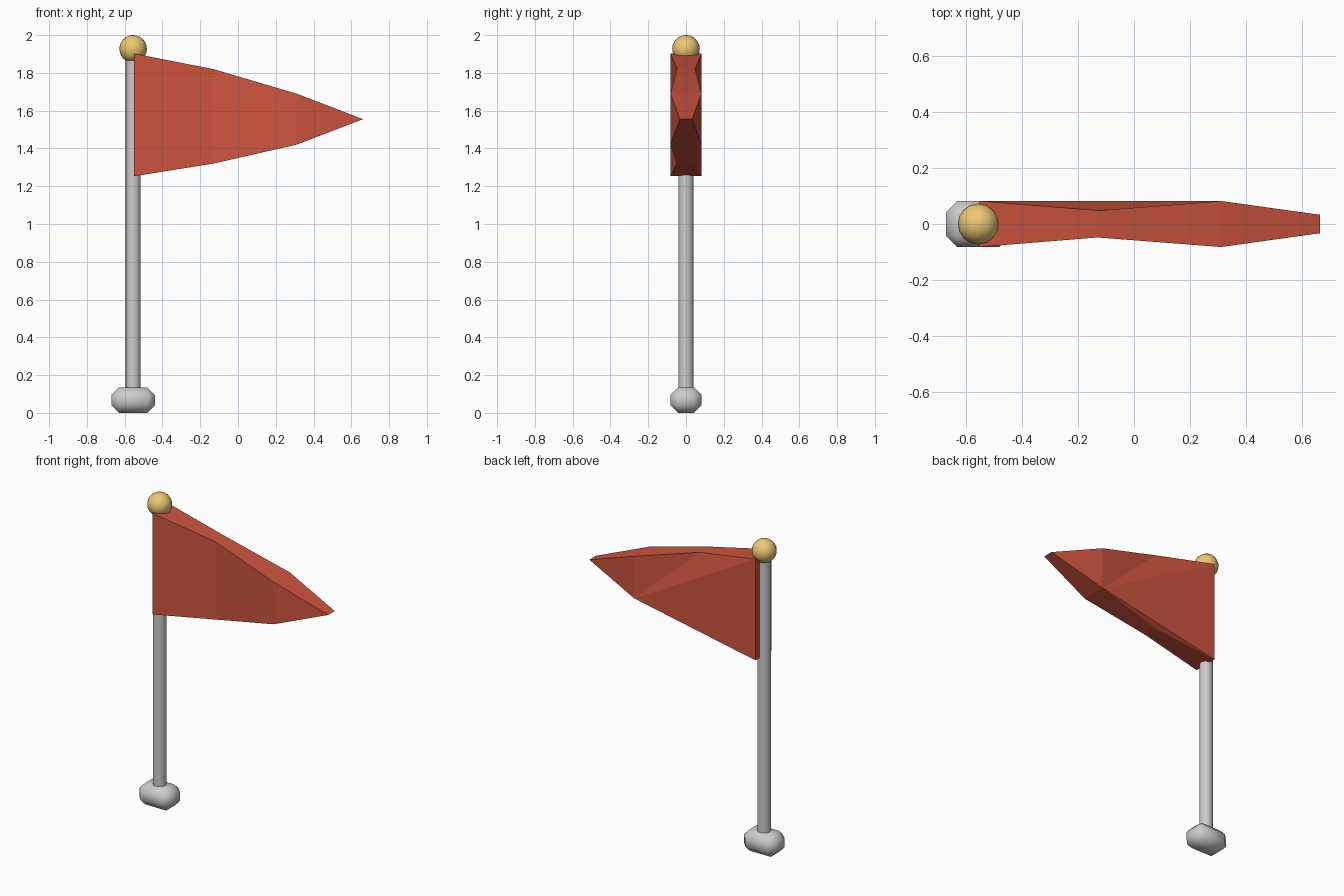
import bpy, bmesh, math

if "Cube" in bpy.data.objects:
    bpy.data.objects.remove(bpy.data.objects["Cube"])

PX = -0.555  # pole axis


def material(name, color):
    m = bpy.data.materials.new(name)
    m.diffuse_color = color
    m.use_nodes = True
    m.node_tree.nodes["Principled BSDF"].inputs["Base Color"].default_value = m.diffuse_color
    return m


def finish(obj, name, mat=None, angle=None):
    obj.name = name
    if mat:
        obj.data.materials.append(mat)
    if angle:
        bpy.ops.object.select_all(action='DESELECT')
        obj.select_set(True)
        bpy.context.view_layer.objects.active = obj
        bpy.ops.object.shade_smooth_by_angle(angle=math.radians(angle))


red = material("flag_red", (0.62, 0.09, 0.05, 1))
gold = material("finial_gold", (0.85, 0.58, 0.17, 1))

# Base: chamfered block
bpy.ops.mesh.primitive_cube_add(size=1, location=(PX, 0, 0.0675))
base = bpy.context.object
base.scale = (0.23, 0.164, 0.135)
bpy.ops.object.transform_apply(location=False, rotation=False, scale=True)
bevel = base.modifiers.new("Chamfer", 'BEVEL')
bevel.width = 0.04
bevel.segments = 1
bpy.ops.object.modifier_apply(modifier=bevel.name)
finish(base, "base", angle=50)

# Pole
bpy.ops.mesh.primitive_cylinder_add(vertices=16, radius=0.04, depth=1.78,
                                    location=(PX, 0, 1.0))
finish(bpy.context.object, "pole", angle=40)

# Ball on top of the pole
bpy.ops.mesh.primitive_uv_sphere_add(segments=16, ring_count=12, radius=0.073,
                                     location=(PX, 0, 1.927))
finish(bpy.context.object, "finial", gold, angle=40)

# Pennant: stations of x, lower z, upper z, half thickness
stations = [(-0.55, 1.253, 1.902, 0.082), (-0.13, 1.32, 1.82, 0.048),
            (0.31, 1.42, 1.69, 0.082), (0.662, 1.555, 1.555, 0.033)]
bm = bmesh.new()
sides = []
for s in (-1, 1):
    low = [bm.verts.new((x, s * t, z)) for x, z, _, t in stations]
    top = [bm.verts.new((x, s * t, z)) for x, _, z, t in stations[:3]] + [low[3]]
    sides.append((low, top))
(fl, ft), (bl, bt) = sides
for i in range(3):
    bm.faces.new((fl[i], fl[i + 1], bl[i + 1], bl[i]))
    bm.faces.new((ft[i], bt[i], bt[i + 1], ft[i + 1]))
bm.faces.new((fl[0], bl[0], bt[0], ft[0]))
# Front follows the ripple; the back is stretched across it
for i in range(2):
    bm.faces.new((fl[i], ft[i], ft[i + 1], fl[i + 1]))
bm.faces.new((fl[2], ft[2], fl[3]))
for tri in ((bt[0], bl[0], bl[2]), (bl[0], bl[1], bl[2]), (bt[0], bl[2], bt[1]),
            (bt[1], bl[2], bt[2]), (bt[2], bl[2], bl[3])):
    bm.faces.new(tri)
bmesh.ops.recalc_face_normals(bm, faces=bm.faces)
mesh = bpy.data.meshes.new("pennant")
bm.to_mesh(mesh)
bm.free()
flag = bpy.data.objects.new("pennant", mesh)
bpy.context.collection.objects.link(flag)
finish(flag, "pennant", red)
